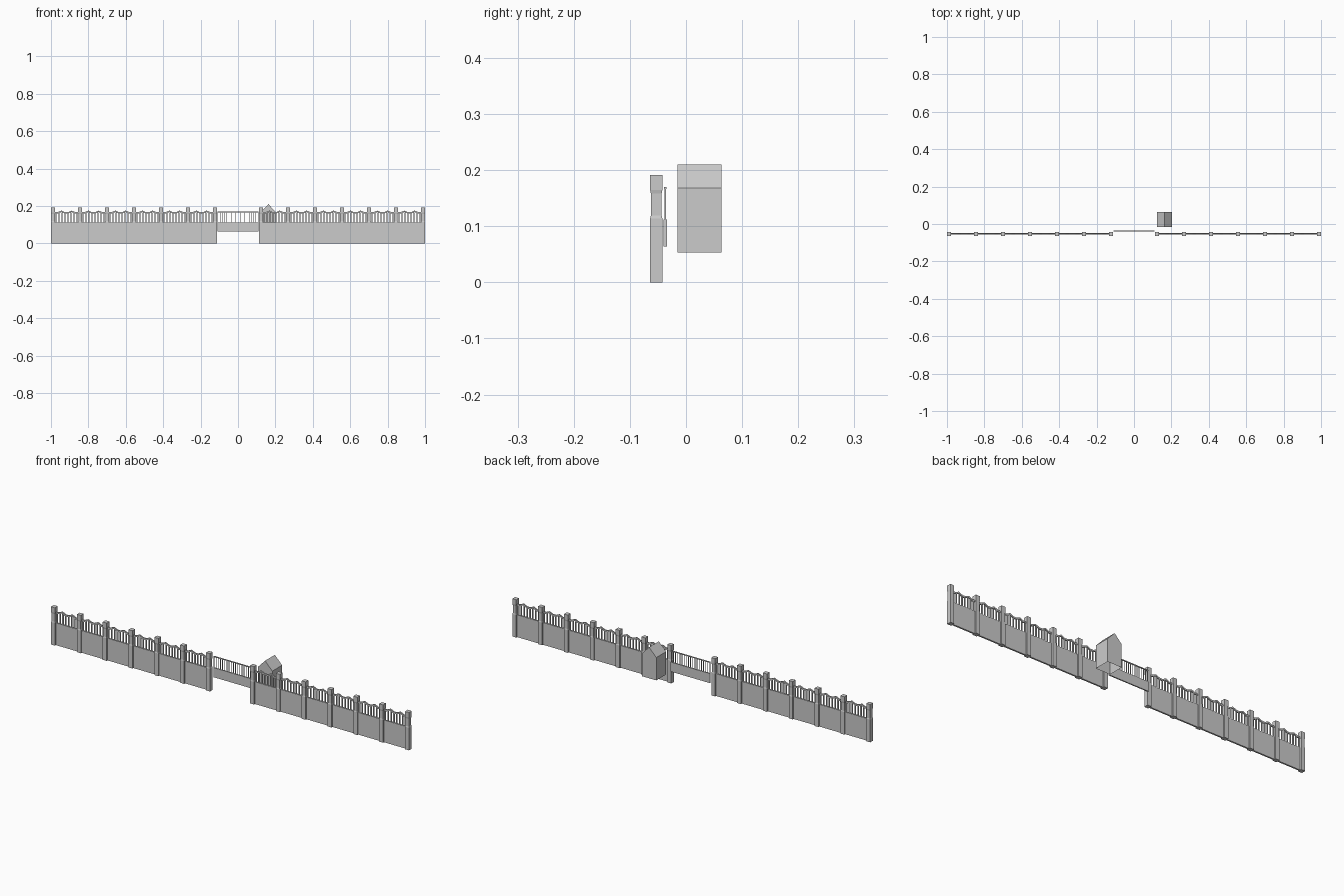
import bpy, bmesh

cube = bpy.data.objects.get("Cube")
if cube:
    bpy.data.objects.remove(cube)

grey = bpy.data.materials.new("stone grey")
grey.use_nodes = True
COLOUR = (0.6, 0.6, 0.6, 1)
grey.diffuse_color = COLOUR
grey.node_tree.nodes["Principled BSDF"].inputs["Base Color"].default_value = COLOUR

FENCE_Y = -0.053
GATE_Y = -0.037
PITCH = 0.1443


def finish(bm, name):
    bmesh.ops.recalc_face_normals(bm, faces=bm.faces)
    mesh = bpy.data.meshes.new(name)
    bm.to_mesh(mesh)
    bm.free()
    mesh.materials.append(grey)
    obj = bpy.data.objects.new(name, mesh)
    bpy.context.collection.objects.link(obj)
    return obj


def box(bm, x0, x1, y, depth, z0, z1):
    verts = bmesh.ops.create_cube(bm, size=1)["verts"]
    for v in verts:
        v.co.x = x0 if v.co.x < 0 else x1
        v.co.y = y + v.co.y * depth
        v.co.z = z0 if v.co.z < 0 else z1


def prism(bm, outline, y0, y1):
    """Extrude an x-z outline from y0 to y1."""
    face = bm.faces.new([bm.verts.new((x, y0, z)) for x, z in outline])
    new = bmesh.ops.extrude_face_region(bm, geom=[face])["geom"]
    for v in new:
        if isinstance(v, bmesh.types.BMVert):
            v.co.y = y1


def pillar(bm, x):
    """Square post with a slimmer neck and a wide cap."""
    levels = [(0, .011), (.114, .011), (.119, .0095), (.158, .0095),
              (.165, .011), (.191, .011)]
    rings = [[bm.verts.new((x + sx * r, FENCE_Y + sy * r, z))
              for sx, sy in ((-1, -1), (1, -1), (1, 1), (-1, 1))] for z, r in levels]
    for low, high in zip(rings, rings[1:]):
        for i in range(4):
            j = (i + 1) % 4
            bm.faces.new((low[i], low[j], high[j], high[i]))
    bm.faces.new(rings[0][::-1])
    bm.faces.new(rings[-1])


def top_rail(bm, x0, x1):
    """Rail rising to two small peaks in each bay."""
    steps = [(0, .167), (.12, .167), (.28, .176), (.44, .167),
             (.56, .167), (.72, .176), (.88, .167), (1, .167)]
    top = [(x0 + (x1 - x0) * t, z) for t, z in steps]
    bottom = [(x, z - .008) for x, z in reversed(top)]
    prism(bm, top + bottom, FENCE_Y - .003, FENCE_Y + .003)


# Fence runs on both sides of the gate
for side, sign in (("right", -1), ("left", 1)):
    posts = sorted(sign * (0.123 + i * PITCH) for i in range(6)) + [sign * 0.989]
    posts.sort()

    bm = bmesh.new()
    for x in posts:
        pillar(bm, x)
    finish(bm, side + "_pillars")

    bm = bmesh.new()
    box(bm, posts[0], posts[-1], FENCE_Y, .008, 0, .112)
    finish(bm, side + "_wall")

    rails, pickets = bmesh.new(), bmesh.new()
    for a, b in zip(posts, posts[1:]):
        top_rail(rails, a + .009, b - .009)
        for i in range(1, 9):
            x = a + (b - a) * i / 9
            box(pickets, x - .003, x + .003, FENCE_Y, .004, .11, .165)
    finish(rails, side + "_top_rails")
    finish(pickets, side + "_pickets")

# Sliding gate behind the opening
bm = bmesh.new()
box(bm, -.11, .11, GATE_Y, .006, .064, .112)
finish(bm, "gate_panel")
bm = bmesh.new()
box(bm, -.11, .11, GATE_Y, .005, .166, .17)
finish(bm, "gate_top_rail")
bm = bmesh.new()
for i in range(19):
    x = -.108 + i * .012
    box(bm, x - .0012, x + .0012, GATE_Y, .003, .11, .168)
finish(bm, "gate_bars")

# Gabled hut: a thin shell without a floor
bm = bmesh.new()
prism(bm, [(.122, .053), (.202, .053), (.202, .168), (.162, .21), (.122, .168)],
      -.015, .063)
bmesh.ops.recalc_face_normals(bm, faces=bm.faces)
floor = [f for f in bm.faces if f.calc_center_median().z < .06]
bmesh.ops.delete(bm, geom=floor, context="FACES")
finish(bm, "hut")
